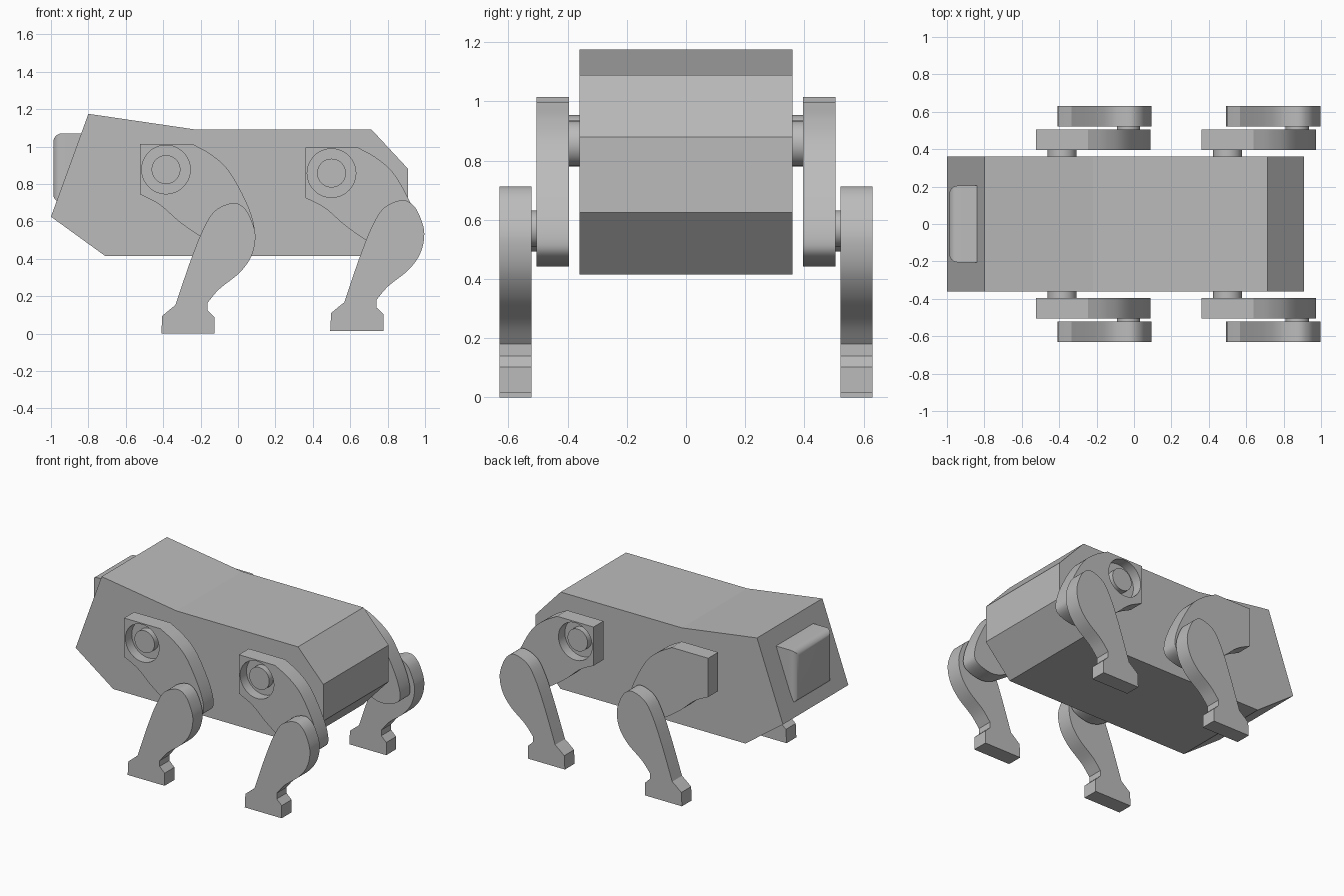
import bpy
import bmesh
from math import radians, pi
from mathutils import Vector, Matrix

cube = bpy.data.objects.get("Cube")
if cube:
    bpy.data.objects.remove(cube, do_unlink=True)

grey = bpy.data.materials.new("light_grey")
grey.use_nodes = True
COLOR = (0.5, 0.5, 0.5, 1)
grey.diffuse_color = COLOR
grey.node_tree.nodes["Principled BSDF"].inputs["Base Color"].default_value = COLOR


def finish(bm, name):
    bmesh.ops.recalc_face_normals(bm, faces=bm.faces)
    mesh = bpy.data.meshes.new(name)
    bm.to_mesh(mesh)
    bm.free()
    mesh.materials.append(grey)
    obj = bpy.data.objects.new(name, mesh)
    bpy.context.collection.objects.link(obj)
    return obj


def smooth(obj):
    bpy.ops.object.select_all(action="DESELECT")
    obj.select_set(True)
    bpy.context.view_layer.objects.active = obj
    bpy.ops.object.shade_smooth_by_angle(angle=radians(25))


def spline(points, steps=6):
    """Catmull-Rom curve through the points."""
    p = [Vector(q) for q in points]
    p = [2 * p[0] - p[1]] + p + [2 * p[-1] - p[-2]]
    out = []
    for a, b, c, d in zip(p, p[1:], p[2:], p[3:]):
        for i in range(steps):
            t = i / steps
            out.append(0.5 * (2 * b + (c - a) * t + (2 * a - 5 * b + 4 * c - d) * t**2
                              + (3 * b - a - 3 * c + d) * t**3))
    return out + [p[-2]]


def plate(name, outline, y0, y1, shift=(0, 0)):
    """Extrude an x-z outline from y0 to y1."""
    bm = bmesh.new()
    face = bm.faces.new([bm.verts.new((x + shift[0], y0, z + shift[1])) for x, z in outline])
    new = bmesh.ops.extrude_face_region(bm, geom=[face])["geom"]
    bmesh.ops.translate(bm, vec=(0, y1 - y0, 0), verts=[v for v in new if isinstance(v, bmesh.types.BMVert)])
    return finish(bm, name)


def pin(name, center, radius, y0, y1):
    """Cylinder lying along y."""
    bm = bmesh.new()
    place = Matrix.Translation((center[0], (y0 + y1) / 2, center[1])) @ Matrix.Rotation(pi / 2, 4, "X")
    bmesh.ops.create_cone(bm, cap_ends=True, segments=48, radius1=radius, radius2=radius,
                          depth=abs(y1 - y0), matrix=place)
    return finish(bm, name)


# Faceted body
body = [(-1, 0.625), (-0.8, 1.175), (-0.22, 1.09), (0.715, 1.09),
        (0.91, 0.88), (0.91, 0.625), (0.715, 0.415), (-0.71, 0.415)]
plate("body", body, -0.36, 0.36)

# Rounded sensor block on the sloping face
bm = bmesh.new()
bmesh.ops.create_cube(bm, size=1, matrix=Matrix.Translation((-0.845, 0, 0.885))
                      @ Matrix.Diagonal((0.285, 0.41, 0.37, 1)))
front = [e for e in bm.edges if any(v.co.x < -0.9 for v in e.verts)
         and (e.verts[0].co - e.verts[1].co).x == 0]
bmesh.ops.bevel(bm, geom=front, offset=0.045, segments=6, profile=0.5, affect="EDGES")
smooth(finish(bm, "head_sensor"))

# Leg outlines
thigh = [(-0.525, 1.015)] + spline([(-0.245, 1.015), (-0.14, 0.955), (-0.045, 0.865), (0.05, 0.69),
                                    (0.088, 0.56), (0.065, 0.495), (-0.04, 0.462), (-0.12, 0.475),
                                    (-0.195, 0.515), (-0.31, 0.595), (-0.42, 0.69), (-0.525, 0.745)])
shin = ([(-0.41, 0), (-0.125, 0), (-0.125, 0.088), (-0.163, 0.125)]
        + spline([(-0.163, 0.165), (-0.1, 0.238), (0.008, 0.325), (0.072, 0.415), (0.093, 0.52),
                  (0.07, 0.61), (0.03, 0.675), (-0.03, 0.698), (-0.125, 0.655), (-0.19, 0.55),
                  (-0.25, 0.4), (-0.297, 0.265), (-0.335, 0.152)])
        + [(-0.363, 0.13), (-0.405, 0.095)])


def leg(name, side, upper, lower, recess_inside):
    hip = (-0.385 + upper[0], 0.877 + upper[1])
    knee = (-0.03 + lower[0], 0.555 + lower[1])
    upper_leg = plate(name + "_upper_leg", thigh, side * 0.395, side * 0.505, upper)

    # Round recess around the hip pin
    y0, y1 = (0.38, 0.465) if recess_inside else (0.435, 0.52)
    cutter = pin("recess_cutter", hip, 0.13, side * y0, side * y1)
    cutter.hide_render = True
    cut = upper_leg.modifiers.new("recess", "BOOLEAN")
    cut.operation, cut.object, cut.solver = "DIFFERENCE", cutter, "EXACT"
    bpy.context.view_layer.objects.active = upper_leg
    bpy.ops.object.modifier_apply(modifier=cut.name)
    bpy.data.objects.remove(cutter, do_unlink=True)

    smooth(upper_leg)
    smooth(pin(name + "_hip_pin", hip, 0.077, side * 0.35, side * 0.48))
    smooth(pin(name + "_knee_pin", knee, 0.062, side * 0.49, side * 0.53))
    smooth(plate(name + "_lower_leg", shin, side * 0.522, side * 0.63, lower))


# Four legs: a head-end and a tail-end pair
for side, label in ((-1, "near"), (1, "far")):
    leg("head_end_" + label, side, (0, 0), (0, 0), side > 0)
    leg("tail_end_" + label, side, (0.885, -0.019), (0.903, 0.015), False)
